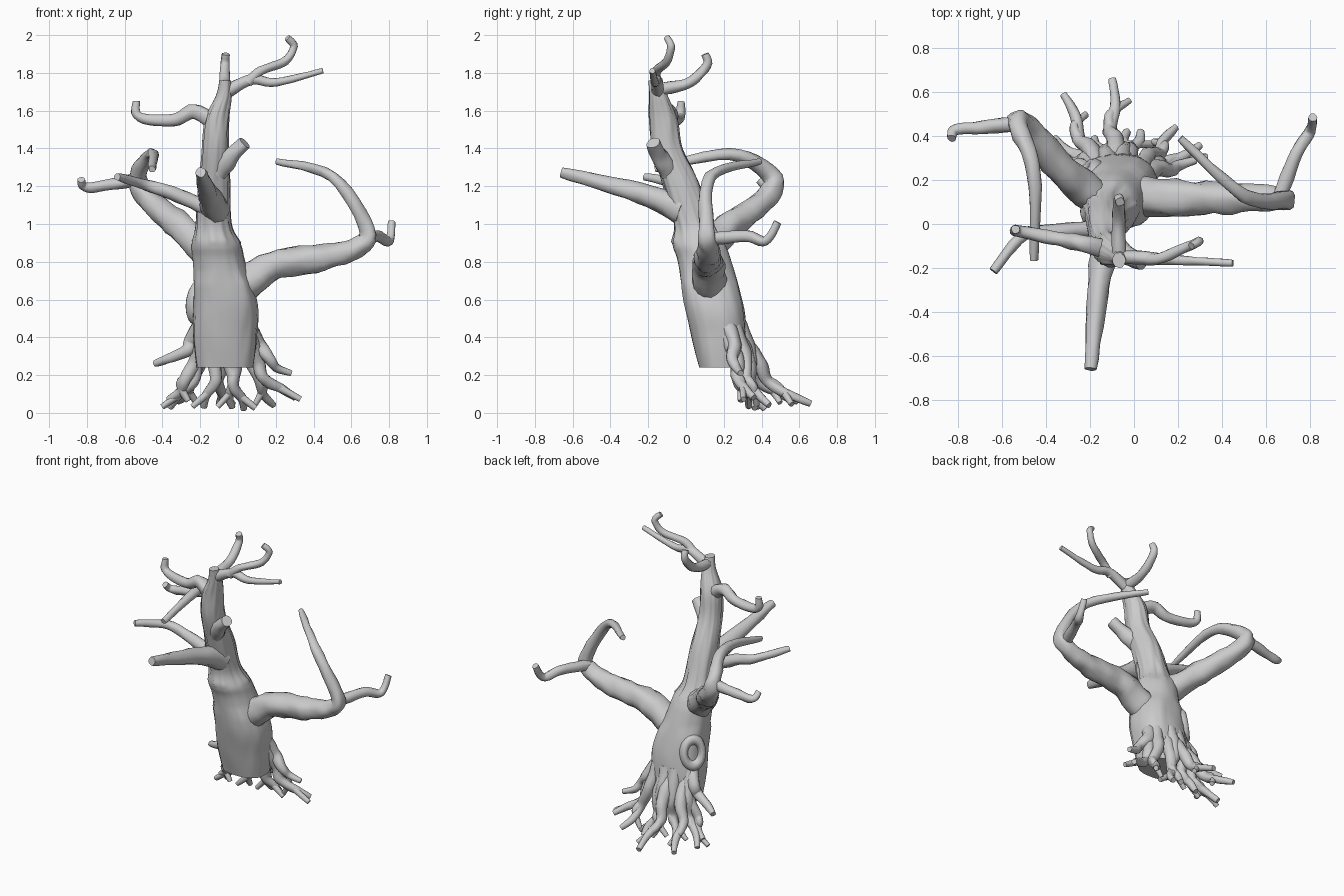
import bpy, bmesh, math
from mathutils import Vector, noise

if "Cube" in bpy.data.objects:
    bpy.data.objects.remove(bpy.data.objects["Cube"])


def catmull(rows, steps=6):
    """Smooth a list of equal-length number rows."""
    out = []
    for i in range(len(rows) - 1):
        quad = [rows[max(0, min(i + k, len(rows) - 1))] for k in (-1, 0, 1, 2)]
        for s in range(steps):
            t = s / steps
            out.append([q + t * (r - p) / 2 + t * t * (2 * p - 5 * q + 4 * r - w) / 2
                        + t ** 3 * (3 * q - p - 3 * r + w) / 2 for p, q, r, w in zip(*quad)])
    out.append(list(rows[-1]))
    return out


def loft(name, rings):
    """Join rings of points into a capped, smooth-shaded skin."""
    bm = bmesh.new()
    loops = [[bm.verts.new(p) for p in ring] for ring in rings]
    n = len(loops[0])
    for lo, hi in zip(loops, loops[1:]):
        for k in range(n):
            bm.faces.new((lo[k], lo[(k + 1) % n], hi[(k + 1) % n], hi[k])).smooth = True
    bm.faces.new(loops[0][::-1])
    bm.faces.new(loops[-1])
    bmesh.ops.recalc_face_normals(bm, faces=bm.faces)
    me = bpy.data.meshes.new(name)
    bm.to_mesh(me)
    bm.free()
    bpy.context.collection.objects.link(bpy.data.objects.new(name, me))


def limb(name, pts, r0, r1, sides=12):
    """Gnarled tube along a path, tapering from r0 to r1."""
    centre = [Vector(p) for p in catmull(pts)]
    last = len(centre) - 1
    rings, prev, side = [], None, None
    for i, c in enumerate(centre):
        t = (centre[min(i + 1, last)] - centre[max(i - 1, 0)]).normalized()
        side = prev.rotation_difference(t) @ side if prev else t.orthogonal()
        side = (side - t * side.dot(t)).normalized()
        prev, up = t, t.cross(side)
        r = r0 + (r1 - r0) * i / last
        ring = []
        for k in range(sides):
            a = math.tau * k / sides
            d = side * math.cos(a) + up * math.sin(a)
            ring.append(c + d * r * (1 + 0.22 * noise.noise(c * 13 + d * 1.2)))
        rings.append(ring)
    loft(name, rings)


# trunk: x, y, z of the centre line and half width; depth ratio grows upwards
trunk = [(-.07, .19, .24, .15), (-.07, .175, .4, .168), (-.065, .145, .58, .168),
         (-.1, .1, .8, .138), (-.115, .07, .89, .13), (-.13, .04, 1, .094),
         (-.125, -.03, 1.22, .084), (-.12, -.1, 1.4, .07), (-.11, -.12, 1.56, .064),
         (-.075, -.145, 1.68, .042), (-.068, -.165, 1.76, .03)]
rings = []
for x, y, z, r in catmull(trunk):
    depth = min(1.15, 0.7 + 0.4 * z)
    square = 0.8 if z < 0.7 else 1
    bark = 0.03 if z < 0.9 else 0.09
    ring = []
    for k in range(48):
        c, s = math.cos(k * math.tau / 48), math.sin(k * math.tau / 48)
        f = r * (1 + bark * (noise.noise(Vector((c * 3, s * 3, z * 5)))
                             + noise.noise(Vector((c * 7, s * 7, z * 4)))))
        ring.append((x + f * math.copysign(abs(c) ** square, c),
                     y + f * depth * math.copysign(abs(s) ** square, s), z))
    rings.append(ring)
loft("trunk", rings)

# big right limb, bending back over itself, with a side twig
limb("right_limb", [(-.02, .12, .64), (.19, .12, .78), (.45, .115, .82), (.63, .12, .875),
                    (.685, .11, .97), (.5, .13, 1.25), (.21, .39, 1.33)], .095, .017, 16)
limb("right_twig", [(.66, .12, .92), (.74, .32, .935), (.8, .42, .91), (.815, .485, 1.01)], .036, .02)

# big left limb, going back then sweeping forward, with a side twig
limb("left_limb", [(-.14, .1, .84), (-.3, .22, .98), (-.48, .43, 1.14), (-.53, .45, 1.26),
                   (-.455, .23, 1.37), (-.455, -.165, 1.29)], .088, .018, 16)
limb("left_twig", [(-.52, .46, 1.24), (-.69, .44, 1.205), (-.81, .43, 1.195), (-.83, .39, 1.235)], .036, .02)

# front limb and mid-trunk branches
limb("front_limb", [(-.12, -.02, 1.08), (-.155, -.24, 1.16), (-.198, -.66, 1.275)], .08, .027, 16)
limb("left_mid_branch", [(-.14, -.02, 1.07), (-.35, -.035, 1.165), (-.5, -.05, 1.21),
                         (-.64, -.215, 1.25)], .043, .02)
limb("cut_stub", [(-.1, -.09, 1.28), (-.04, -.14, 1.355), (.035, -.175, 1.43)], .055, .036)

# crown branches
limb("upper_left_branch", [(-.11, -.12, 1.53), (-.23, -.09, 1.595), (-.34, -.07, 1.55),
                           (-.52, -.035, 1.565), (-.54, -.025, 1.65)], .046, .02)
limb("crown_back_branch", [(-.07, -.16, 1.71), (-.07, .01, 1.745), (-.07, .11, 1.84),
                           (-.065, .1, 1.9)], .034, .02)
limb("crown_right_branch", [(-.08, -.15, 1.69), (.07, -.155, 1.765), (.2, -.165, 1.75),
                            (.45, -.178, 1.81)], .036, .015)
limb("crown_tip_branch", [(.05, -.16, 1.75), (.12, -.155, 1.81), (.25, -.1, 1.865),
                          (.295, -.08, 1.94), (.26, -.1, 1.985)], .028, .018)

# hollow knot: an oval lip on the left-back of the trunk
bpy.ops.mesh.primitive_torus_add(major_radius=.066, minor_radius=.03, major_segments=20,
                                 minor_segments=10, location=(-.205, .22, .585))
knot = bpy.context.object
knot.name = "hollow_knot"
knot.rotation_mode = 'QUATERNION'
knot.rotation_quaternion = Vector((-.75, .6, .15)).to_track_quat('Z', 'Y')
knot.scale = (.9, 1.3, 1.3)
bpy.ops.object.shade_smooth()

# roots: only the tips are given; each starts on the trunk's back, drops, then kicks out
tips = [(-.44, .33, .26), (-.37, .34, .07), (-.36, .39, .03), (-.32, .59, .06), (-.18, .39, .03),
        (-.1, .66, .05), (-.03, .42, .03), (.03, .42, .02), (.19, .44, .04), (.3, .36, .08),
        (.28, .29, .21)]
for i, tip in enumerate(tips):
    end = Vector(tip)
    sway = -1 if i % 2 else 1
    u = max(-.9, min(.9, (end.x + .07) * 2.8))
    start = Vector((-.07 + .14 * u, .16 + .12 * math.sqrt(1 - u * u), .44 + .03 * sway))
    drop = start.lerp(end, .2)
    drop.y += .03
    drop.z = start.z + (end.z - start.z) * .4
    knee = start.lerp(end, .4) + Vector((.02 * sway, 0, 0))
    knee.z = start.z + (end.z - start.z) * .68
    bend = knee.lerp(end, .5) + Vector((-.02 * sway, 0, -.01))
    limb(f"root_{i + 1}", [start, drop, knee, bend, end], .046, .017, 10)
    # side fork, alternating left and right, on the low roots
    if end.z < .2:
        fork = end.lerp(knee, .3) + Vector((-.08 * sway, -.03, 0))
        fork.z = max(fork.z - .04, .025)
        limb(f"root_fork_{i + 1}", [knee, knee.lerp(end, .3), fork], .03, .015, 10)
